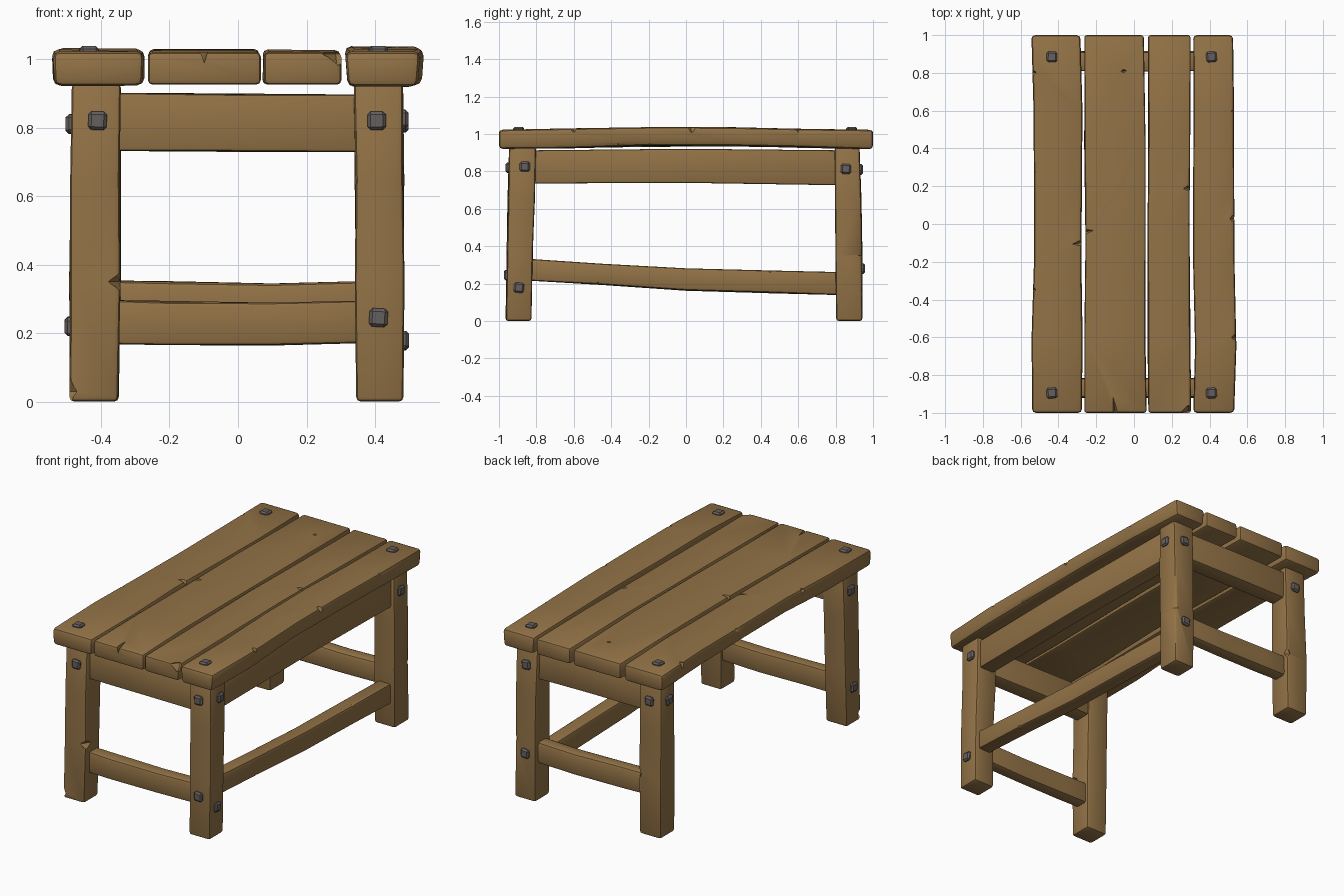
import bpy, bmesh, math, random
from mathutils import Matrix, Vector

random.seed(4)


def material(name, rgb):
    m = bpy.data.materials.new(name)
    m.diffuse_color = (*rgb, 1)
    return m


WOOD = material("brown wood", (0.29, 0.17, 0.062))
IRON = material("dark iron", (0.13, 0.115, 0.112))


def finish(name, bm, mat):
    bmesh.ops.recalc_face_normals(bm, faces=bm.faces)
    me = bpy.data.meshes.new(name)
    bm.to_mesh(me)
    bm.free()
    ob = bpy.data.objects.new(name, me)
    bpy.context.collection.objects.link(ob)
    if mat:
        me.materials.append(mat)
    return ob


def activate(ob):
    bpy.ops.object.select_all(action='DESELECT')
    ob.select_set(True)
    bpy.context.view_layer.objects.active = ob


def apply_all(ob):
    activate(ob)
    for m in list(ob.modifiers):
        bpy.ops.object.modifier_apply(modifier=m.name)


def beam(name, axis, stations, bevel=0.014, taper=0.0, cuts=()):
    """Loft through stations (t, a_lo, a_hi, b_lo, b_hi), round edges, cut nicks."""
    place = {'X': lambda t, a, b: (t, a, b),
             'Y': lambda t, a, b: (a, t, b),
             'Z': lambda t, a, b: (a, b, t)}[axis]
    bm = bmesh.new()
    rings = []
    for i, (t, a0, a1, b0, b1) in enumerate(stations):
        j = 0.003 if 0 < i < len(stations) - 1 else 0
        corners = [(a0 + taper, b0), (a1 - taper, b0), (a1, b1), (a0, b1)]
        rings.append([bm.verts.new(place(t, a + random.uniform(-j, j),
                                         b + random.uniform(-j, j))) for a, b in corners])
    for r, s in zip(rings, rings[1:]):
        for k in range(4):
            bm.faces.new((r[k], r[(k + 1) % 4], s[(k + 1) % 4], s[k]))
    bm.faces.new(rings[0])
    bm.faces.new(rings[-1])
    ob = finish(name, bm, WOOD)
    bv = ob.modifiers.new("round", 'BEVEL')
    bv.width, bv.segments = bevel, 2
    bv.limit_method, bv.angle_limit = 'ANGLE', math.radians(40)
    apply_all(ob)
    # small diamond-shaped nicks and splits
    for loc, size in cuts:
        cb = bmesh.new()
        bmesh.ops.create_uvsphere(cb, u_segments=4, v_segments=2, radius=1)
        bmesh.ops.scale(cb, vec=size, verts=cb.verts)
        bmesh.ops.rotate(cb, matrix=Matrix.Rotation(0.15, 3, 'Z'), verts=cb.verts)
        bmesh.ops.translate(cb, vec=loc, verts=cb.verts)
        cutter = finish("nick_cutter", cb, None)
        cutter.hide_render = True
        md = ob.modifiers.new("nick", 'BOOLEAN')
        md.operation, md.object, md.solver = 'DIFFERENCE', cutter, 'EXACT'
        apply_all(ob)
        bpy.data.objects.remove(cutter)
    activate(ob)
    bpy.ops.object.shade_smooth_by_angle(angle=math.radians(35))
    return ob


def nail(name, loc, normal, size=0.054):
    """Square hammered nail head, half sunk into the wood."""
    bm = bmesh.new()
    bmesh.ops.create_cube(bm, size=1)
    bmesh.ops.scale(bm, vec=(size, size, 0.032), verts=bm.verts)
    bmesh.ops.bevel(bm, geom=bm.edges[:], offset=0.009, segments=1, affect='EDGES')
    bmesh.ops.rotate(bm, matrix=Matrix.Rotation(random.uniform(-.12, .12), 3, 'Z'), verts=bm.verts)
    rot = Vector((0, 0, 1)).rotation_difference(Vector(normal)).to_matrix()
    bmesh.ops.rotate(bm, matrix=rot, verts=bm.verts)
    bmesh.ops.translate(bm, vec=loc, verts=bm.verts)
    return finish(name, bm, IRON)


# seat planks, slightly bowed upward in the middle
beam("plank_left", 'Y', [
    (-1, -.54, -.275, .922, 1.022), (-.6, -.542, -.27, .925, 1.026), (-.2, -.532, -.277, .935, 1.03),
    (.2, -.531, -.275, .936, 1.03), (.6, -.535, -.274, .928, 1.026), (1, -.544, -.283, .922, 1.022)],
    0.02, 0.004, [((-.28, -.1, 1.035), (.055, .02, .035)), ((-.54, .27, 1.02), (.02, .025, .04)),
                  ((-.54, -.35, 1.02), (.03, .02, .03)), ((-.54, .8, 1.02), (.025, .02, .04))])
beam("plank_middle_left", 'Y', [
    (-1, -.263, .067, .925, 1.02), (-.6, -.262, .06, .928, 1.024), (-.1, -.256, .06, .935, 1.028),
    (.4, -.262, .06, .932, 1.026), (1, -.263, .052, .925, 1.02)],
    0.014, 0, [((-.1, -.99, 1.03), (.014, .1, .045)), ((-.255, -.04, 1.03), (.045, .014, .03)),
               ((-.055, .81, 1.027), (.02, .012, .02))])
beam("plank_middle_right", 'Y', [
    (-1, .076, .302, .925, 1.02), (-.6, .073, .298, .928, 1.024), (0, .075, .293, .935, 1.028),
    (.5, .075, .297, .932, 1.026), (1, .074, .3, .925, 1.02)],
    0.014, 0, [((.29, -.99, 1.015), (.045, .035, .045)), ((.285, .19, 1.03), (.03, .018, .02))])
beam("plank_right", 'Y', [
    (-1, .312, .532, .92, 1.022), (-.65, .32, .541, .924, 1.028), (-.2, .312, .532, .937, 1.034),
    (.2, .312, .531, .938, 1.035), (.6, .312, .53, .928, 1.03), (1, .312, .526, .918, 1.022)],
    0.02, 0.008, [((.535, .03, 1.035), (.03, .03, .035)), ((.535, -.6, 1.03), (.02, .02, .03)),
                  ((.535, .6, 1.03), (.025, .02, .03)), ((.535, -.36, .935), (.02, .025, .025))])

# legs, leaning a little
beam("front_left_leg", 'Z', [
    (0, -.492, -.35, -.965, -.828), (.35, -.492, -.345, -.958, -.82),
    (.65, -.49, -.343, -.952, -.812), (.93, -.485, -.342, -.946, -.802)],
    0.014, 0, [((-.34, -.955, .35), (.04, .05, .03)), ((-.49, -.955, .03), (.03, .03, .04))])
beam("front_right_leg", 'Z', [
    (0, .345, .483, -.962, -.826), (.35, .343, .484, -.956, -.822),
    (.65, .342, .483, -.952, -.81), (.93, .338, .482, -.946, -.802)],
    0.014, 0, [((.485, -.955, .7), (.015, .02, .025))])
beam("back_left_leg", 'Z', [
    (0, -.49, -.348, .803, .943), (.35, -.492, -.345, .8, .942),
    (.65, -.488, -.343, .798, .936), (.93, -.485, -.342, .795, .928)],
    0.014, 0, [((-.34, .94, .36), (.03, .03, .04))])
beam("back_right_leg", 'Z', [
    (0, .345, .483, .803, .943), (.35, .343, .484, .8, .942),
    (.65, .342, .483, .798, .936), (.93, .338, .482, .795, .928)],
    0.014, 0, [((.48, .945, .35), (.02, .025, .04))])

# aprons under the seat: both ends and the right side
for name, y in (("front_apron", -.867), ("back_apron", .86)):
    beam(name, 'X', [(-.41, y - .05, y + .05, .732, .902), (0, y - .05, y + .05, .73, .898),
                     (.41, y - .05, y + .05, .728, .896)], 0.01)
beam("right_apron", 'Y', [(-.87, .362, .462, .735, .912), (0, .362, .462, .737, .918),
                          (.87, .362, .462, .725, .912)], 0.01)

# stretchers: both ends and the sloping right side
beam("front_stretcher", 'X', [(-.41, -.92, -.84, .168, .297), (-.2, -.92, -.84, .165, .292),
                              (.1, -.92, -.84, .163, .287), (.41, -.92, -.84, .172, .296)], 0.012)
beam("back_stretcher", 'X', [(-.41, .83, .915, .225, .354), (-.2, .83, .915, .22, .35),
                             (.1, .83, .915, .215, .344), (.41, .83, .915, .224, .353)], 0.018)
beam("right_stretcher", 'Y', [(-.88, .37, .455, .218, .335), (-.45, .37, .455, .195, .309),
                              (0, .37, .455, .163, .28), (.45, .37, .455, .15, .268),
                              (.88, .37, .455, .137, .26)],
     0.012, 0, [((.455, .45, .27), (.015, .015, .012)), ((.455, -.47, .195), (.015, .02, .015))])

# nail heads on the seat
for x in (-.435, .41):
    for y in (-.895, .885):
        nail("seat_nail", (x, y, 1.022), (0, 0, 1), 0.056)

# nail heads on the legs
F, B, R, L = (0, -1, 0), (0, 1, 0), (1, 0, 0), (-1, 0, 0)
for loc, n in [((-.41, -.949, .82), F), ((.405, -.949, .82), F), ((.41, -.958, .245), F),
               ((.482, -.862, .825), R), ((.483, -.893, .178), R), ((.482, .855, .813), R),
               ((-.41, .931, .81), B), ((.41, .931, .81), B), ((.41, .941, .28), B),
               ((-.487, -.87, .81), L), ((-.49, -.89, .22), L), ((-.487, .86, .81), L)]:
    nail("leg_nail", loc, n)
